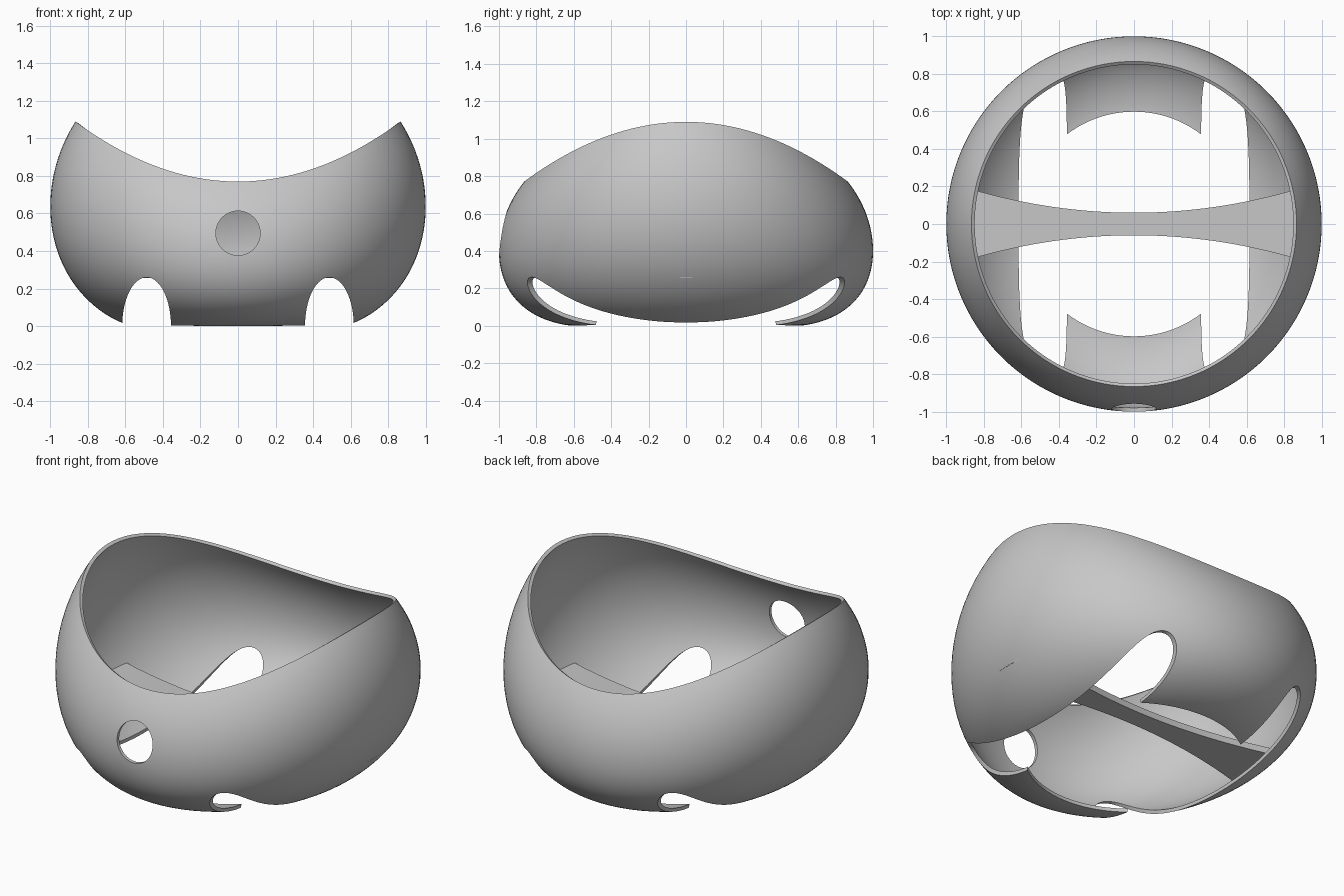
import bpy
import bmesh
from math import sin, cos, pi, acos, sqrt, radians

if "Cube" in bpy.data.objects:
    bpy.data.objects.remove(bpy.data.objects["Cube"], do_unlink=True)

grey = bpy.data.materials.new("plain_grey")
grey.use_nodes = True
COLOUR = (0.57, 0.57, 0.57, 1)
grey.diffuse_color = COLOUR
grey.node_tree.nodes["Principled BSDF"].inputs["Base Color"].default_value = COLOUR

SEGMENTS = 128
LOW, HIGH = -acos(0.6), radians(30)


def make_object(name, bm):
    mesh = bpy.data.meshes.new(name)
    bm.to_mesh(mesh)
    bm.free()
    mesh.materials.append(grey)
    obj = bpy.data.objects.new(name, mesh)
    bpy.context.collection.objects.link(obj)
    return obj


def smooth(obj):
    bpy.ops.object.select_all(action='DESELECT')
    obj.select_set(True)
    bpy.context.view_layer.objects.active = obj
    bpy.ops.object.shade_smooth_by_angle(angle=radians(35))


def shell_height(lat, ang):
    """Height of the saddle-shaped shell: taller at the sides than front and back."""
    s = sin(lat)
    if s > 0:
        side, front = 0.637 + 0.906 * s, 0.4 + 0.74 * s
    else:
        k = max(0.0, 1 + s / 0.8)
        side, front = 0.012 + 0.625 * k ** 1.15, 0.4 * k ** 1.43
    w = cos(ang) ** 2
    return side * w + front * (1 - w)


def cutter(name, location, scale):
    """Cylinder lying along y."""
    bpy.ops.mesh.primitive_cylinder_add(vertices=64, radius=1, depth=1,
                                        location=location, rotation=(pi / 2, 0, 0))
    obj = bpy.context.object
    obj.name = name
    obj.scale = scale
    obj.hide_render = True
    return obj


# Shell surface, ring by ring from the open bottom to the rim
lats = [LOW * (1 - i / 30) for i in range(30)] + [HIGH * i / 16 for i in range(17)]
bm = bmesh.new()
rings = []
for lat in lats:
    angles = [2 * pi * j / SEGMENTS for j in range(SEGMENTS)]
    rings.append([bm.verts.new((cos(lat) * cos(a), cos(lat) * sin(a), shell_height(lat, a)))
                  for a in angles])
for lower, upper in zip(rings, rings[1:]):
    for j in range(SEGMENTS):
        n = (j + 1) % SEGMENTS
        bm.faces.new((lower[j], lower[n], upper[n], upper[j]))
shell = make_object("shell", bm)

# Wall thickness
wall = shell.modifiers.new("wall", 'SOLIDIFY')
wall.thickness = 0.02
wall.offset = -1
wall.use_even_offset = True

# Arched notches through front and back, and a round hole in the front
cutters = [cutter("notch_cutter", (side * 0.487, 0, 0), (0.13, 0.26, 2.4)) for side in (-1, 1)]
cutters.append(cutter("hole_cutter", (0, -0.9, 0.495), (0.118, 0.118, 0.5)))
for c in cutters:
    cut = shell.modifiers.new(c.name, 'BOOLEAN')
    cut.operation = 'DIFFERENCE'
    cut.solver = 'EXACT'
    cut.object = c

# Bake the cuts and remove the cutters
bpy.context.view_layer.update()
baked = bpy.data.meshes.new_from_object(
    shell.evaluated_get(bpy.context.evaluated_depsgraph_get()))
shell.modifiers.clear()
shell.data = baked
baked.materials.clear()
baked.materials.append(grey)
baked.polygons.foreach_set("material_index", [0] * len(baked.polygons))
for c in cutters:
    bpy.data.objects.remove(c, do_unlink=True)
smooth(shell)

# Cross bar, waisted in the middle, with ends rounded to meet the wall
BOTTOM, TOP, REACH = 0.255, 0.293, 0.895
END_X = 0.875
END_Y = sqrt(REACH ** 2 - END_X ** 2)
xs = [END_X * (i / 16 - 1) for i in range(33)]
edge = [(x, -0.06 - (END_Y - 0.06) * (x / END_X) ** 2) for x in xs]
ends = [END_Y * (i / 6 - 1) for i in range(1, 12)]
half = edge + [(sqrt(REACH ** 2 - y * y), y) for y in ends]
outline = half + [(-x, -y) for x, y in half]
bm = bmesh.new()
face = bm.faces.new([bm.verts.new((x, y, BOTTOM)) for x, y in outline])
top = bmesh.ops.extrude_face_region(bm, geom=[face], use_keep_orig=True)["geom"]
bmesh.ops.translate(bm, vec=(0, 0, TOP - BOTTOM),
                    verts=[v for v in top if isinstance(v, bmesh.types.BMVert)])
bmesh.ops.recalc_face_normals(bm, faces=bm.faces)
smooth(make_object("cross_bar", bm))
